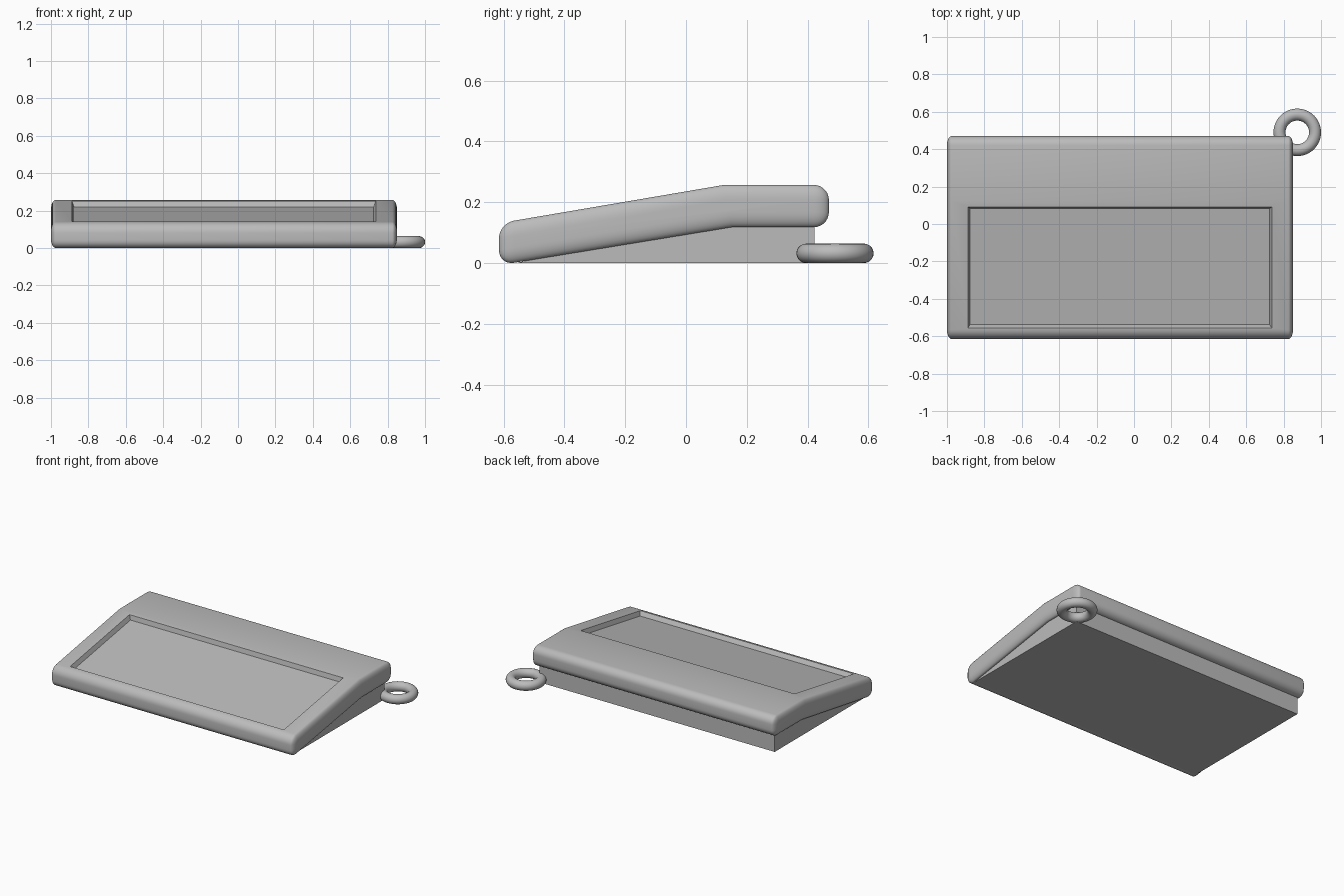
import bpy, bmesh, math
from mathutils import Vector

if "Cube" in bpy.data.objects:
    bpy.data.objects.remove(bpy.data.objects["Cube"])

grey = bpy.data.materials.new("plain grey")
grey.diffuse_color = (0.5, 0.5, 0.5, 1)
grey.use_nodes = True
grey.node_tree.nodes["Principled BSDF"].inputs["Base Color"].default_value = grey.diffuse_color


def prism(bm, profile, x0, x1):
    """Extrude a closed (y, z) profile from x0 to x1."""
    a = [bm.verts.new((x0, y, z)) for y, z in profile]
    b = [bm.verts.new((x1, y, z)) for y, z in profile]
    n = len(profile)
    bm.faces.new(a)
    bm.faces.new(b[::-1])
    for i in range(n):
        bm.faces.new((a[i], b[i], b[(i + 1) % n], a[(i + 1) % n]))


def finish(bm, name):
    bmesh.ops.recalc_face_normals(bm, faces=bm.faces)
    me = bpy.data.meshes.new(name)
    bm.to_mesh(me)
    bm.free()
    me.materials.append(grey)
    ob = bpy.data.objects.new(name, me)
    bpy.context.collection.objects.link(ob)
    return ob


def smooth(ob, angle):
    bpy.ops.object.select_all(action='DESELECT')
    ob.select_set(True)
    bpy.context.view_layer.objects.active = ob
    bpy.ops.object.shade_smooth_by_angle(angle=math.radians(angle))


# Bent top slab; rounded in stretched x so side rounding is half as wide
bm = bmesh.new()
STRETCH = 2.0
prism(bm, [(-0.615, -0.007), (0.15, 0.118), (0.47, 0.118),
           (0.47, 0.257), (0.125, 0.257), (-0.615, 0.131)],
      -1.0 * STRETCH, 0.85 * STRETCH)
bends = (0.15, 0.125)


def is_bend(e):
    return all(any(abs(v.co.y - b) < 0.001 for b in bends) for v in e.verts)


bmesh.ops.recalc_face_normals(bm, faces=bm.faces)
bmesh.ops.bevel(bm, geom=[e for e in bm.edges if not is_bend(e)],
                offset=0.05, offset_type='OFFSET', segments=7,
                profile=0.5, affect='EDGES')
for v in bm.verts:
    v.co.x /= STRETCH
slab = finish(bm, "top_slab")

# Recess cutter: tapered box lying on the slope
slope = (0.257 - 0.131) / 0.74
along = Vector((0, 1, slope)).normalized()
normal = Vector((0, -slope, 1)).normalized()
bm = bmesh.new()
rings = []
for depth, grow in ((-0.03, -0.012), (0.03, 0.012)):
    ring = []
    for x, y in ((-0.888, -0.555), (0.737, -0.555), (0.737, 0.09), (-0.888, 0.09)):
        sx = -1 if x < 0 else 1
        sy = -1 if y < -0.3 else 1
        p = Vector((x + sx * grow, y, 0.131 + slope * (y + 0.615)))
        ring.append(bm.verts.new(p + along * (sy * grow) + normal * depth))
    rings.append(ring)
bm.faces.new(rings[0])
bm.faces.new(rings[1])
for i in range(4):
    j = (i + 1) % 4
    bm.faces.new((rings[0][i], rings[0][j], rings[1][j], rings[1][i]))
cutter = finish(bm, "recess_cutter")

cut = slab.modifiers.new("recess", 'BOOLEAN')
cut.operation = 'DIFFERENCE'
cut.solver = 'EXACT'
cut.object = cutter
bpy.context.view_layer.objects.active = slab
slab.select_set(True)
bpy.ops.object.modifier_apply(modifier="recess")
bpy.data.objects.remove(cutter)
smooth(slab, 25)

# Wedge base under the slab
bm = bmesh.new()
prism(bm, [(-0.56, 0), (0.422, 0), (0.422, 0.15), (0.15, 0.15)], -0.97, 0.82)
finish(bm, "wedge_base")

# Ring at the back right corner
bpy.ops.mesh.primitive_torus_add(location=(0.873, 0.49, 0.032),
                                 major_radius=0.095, minor_radius=0.032,
                                 major_segments=48, minor_segments=20)
loop = bpy.context.object
loop.name = "corner_ring"
loop.data.materials.append(grey)
smooth(loop, 60)
